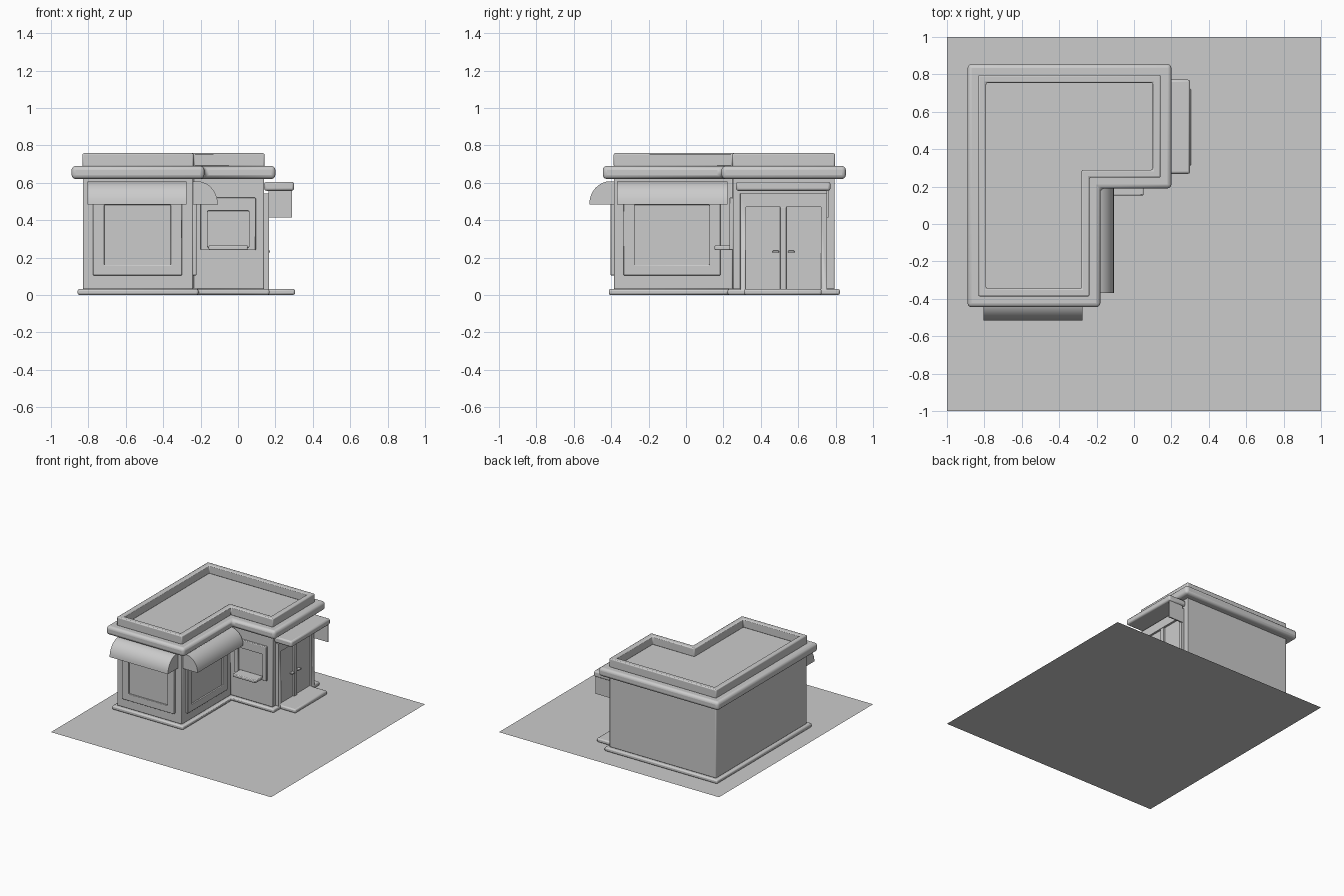
import bpy, bmesh, math
from mathutils import Vector

if "Cube" in bpy.data.objects:
    bpy.data.objects.remove(bpy.data.objects["Cube"])

FRONT_WALL, NOTCH_Y, NOTCH_X, SIDE_WALL = -0.385, 0.25, -0.24, 0.14


def finish(name, bm, bevel=0.0, segments=2):
    bmesh.ops.recalc_face_normals(bm, faces=bm.faces)
    me = bpy.data.meshes.new(name)
    bm.to_mesh(me)
    bm.free()
    ob = bpy.data.objects.new(name, me)
    bpy.context.collection.objects.link(ob)
    bpy.context.view_layer.objects.active = ob
    bpy.ops.object.select_all(action='DESELECT')
    ob.select_set(True)
    bpy.ops.object.shade_smooth_by_angle(angle=math.radians(35))
    if bevel:
        mod = ob.modifiers.new("Bevel", 'BEVEL')
        mod.width, mod.segments = bevel, segments
        mod.limit_method = 'ANGLE'
        mod.angle_limit = math.radians(40)
    return ob


def footprint(d):
    """L-shaped outline grown by d."""
    return [(-0.83 - d, FRONT_WALL - d), (NOTCH_X + d, FRONT_WALL - d),
            (NOTCH_X + d, NOTCH_Y - d), (SIDE_WALL + d, NOTCH_Y - d),
            (SIDE_WALL + d, 0.795 + d), (-0.83 - d, 0.795 + d)]


def prism(name, points, offset, bevel=0.0, segments=2):
    bm = bmesh.new()
    face = bm.faces.new([bm.verts.new(p) for p in points])
    res = bmesh.ops.extrude_face_region(bm, geom=[face])
    moved = [v for v in res['geom'] if isinstance(v, bmesh.types.BMVert)]
    bmesh.ops.translate(bm, vec=Vector(offset), verts=moved)
    return finish(name, bm, bevel, segments)


def slab(name, d, z0, z1, bevel=0.0, segments=2):
    return prism(name, [(x, y, z0) for x, y in footprint(d)], (0, 0, z1 - z0), bevel, segments)


def ring(name, outer, inner, offset, bevel):
    """Closed frame between two outlines, extruded by offset."""
    bm = bmesh.new()
    off = Vector(offset)
    loops = [[bm.verts.new(Vector(p) + o) for p in pts]
             for pts, o in ((outer, off * 0), (outer, off), (inner, off), (inner, off * 0))]
    n = len(outer)
    for a in range(4):
        la, lb = loops[a], loops[(a + 1) % 4]
        for i in range(n):
            j = (i + 1) % n
            bm.faces.new((la[i], la[j], lb[j], lb[i]))
    return finish(name, bm, bevel)


def place(side, wall, u, w, z):
    """Map along-wall u and outward w to world space."""
    return (u, wall - w, z) if side == 'front' else (wall + w, u, z)


def panel(name, side, wall, u0, u1, z0, z1, w0, w1, bevel=0.0):
    pts = [place(side, wall, u, w0, z) for u, z in ((u0, z0), (u1, z0), (u1, z1), (u0, z1))]
    off = Vector(place(side, 0, 0, w1 - w0, 0))
    return prism(name, pts, off, bevel)


def frame(name, side, wall, outer, inner, depth):
    def rect(r):
        return [place(side, wall, u, -0.003, z)
                for u, z in ((r[0], r[2]), (r[1], r[2]), (r[1], r[3]), (r[0], r[3]))]
    ring(name, rect(outer), rect(inner), place(side, 0, 0, depth + 0.003, 0), 0.004)


def awning(name, side, wall, u0, u1):
    pts = [place(side, wall, u0, 0, 0.485)]
    for i in range(11):
        a = math.pi / 2 * i / 10
        pts.append(place(side, wall, u0, 0.02 + 0.112 * math.cos(a), 0.485 + 0.123 * math.sin(a)))
    pts.append(place(side, wall, u0, 0, 0.608))
    prism(name, pts, place(side, 0, u1 - u0, 0, 0))


# Ground sheet
bm = bmesh.new()
bmesh.ops.create_grid(bm, x_segments=1, y_segments=1, size=1)
finish("ground_sheet", bm)

# Building shell
slab("plinth", 0.028, 0.0, 0.032, 0.01)
slab("walls", 0.0, 0.03, 0.63, 0.006)
slab("cornice", 0.06, 0.62, 0.69, 0.022, 3)
ring("parapet", [(x, y, 0.685) for x, y in footprint(0.002)],
     [(x, y, 0.685) for x, y in footprint(-0.04)], (0, 0, 0.073), 0.008)

# Shop windows with curved awnings
for name, side, wall, u0, u1, a0, a1 in (
        ("front", 'front', FRONT_WALL, -0.775, -0.30, -0.805, -0.275),
        ("side", 'right', NOTCH_X, -0.335, 0.185, -0.37, 0.222)):
    frame(name + "_window_frame", side, wall, (u0, u1, 0.105, 0.54),
          (u0 + 0.06, u1 - 0.06, 0.16, 0.482), 0.018)
    panel(name + "_window_glass", side, wall, u0 + 0.05, u1 - 0.05, 0.15, 0.49, -0.01, 0.003)
    awning(name + "_awning", side, wall, a0, a1)

# Serving hatch and its counter
frame("hatch_frame", 'front', NOTCH_Y, (-0.20, 0.095, 0.24, 0.52),
      (-0.162, 0.058, 0.255, 0.45), 0.018)
panel("hatch_glass", 'front', NOTCH_Y, -0.17, 0.065, 0.25, 0.46, -0.01, 0.003)
panel("hatch_counter", 'front', NOTCH_Y, -0.157, 0.052, 0.24, 0.265, 0.0, 0.097, 0.006)

# Double door: frame, middle stile, leaves and handles
frame("door_frame", 'right', SIDE_WALL, (0.29, 0.755, 0.028, 0.543),
      (0.32, 0.722, 0.03, 0.47), 0.025)
panel("door_stile", 'right', SIDE_WALL, 0.503, 0.537, 0.03, 0.472, 0.0, 0.022, 0.003)
panel("door_leaves", 'right', SIDE_WALL, 0.31, 0.73, 0.03, 0.475, -0.01, 0.008)
for i, u in enumerate((0.463, 0.545)):
    panel("door_handle_%d" % i, 'right', SIDE_WALL, u, u + 0.034, 0.226, 0.237, 0.005, 0.032, 0.003)

# Doorstep, canopy and hanging end panel
panel("doorstep", 'right', SIDE_WALL, 0.31, 0.725, 0.0, 0.032, 0.0, 0.165, 0.01)
panel("door_canopy", 'right', SIDE_WALL, 0.268, 0.772, 0.557, 0.605, 0.0, 0.16, 0.012)
panel("canopy_end_panel", 'right', SIDE_WALL, 0.752, 0.762, 0.415, 0.565, 0.022, 0.15)
